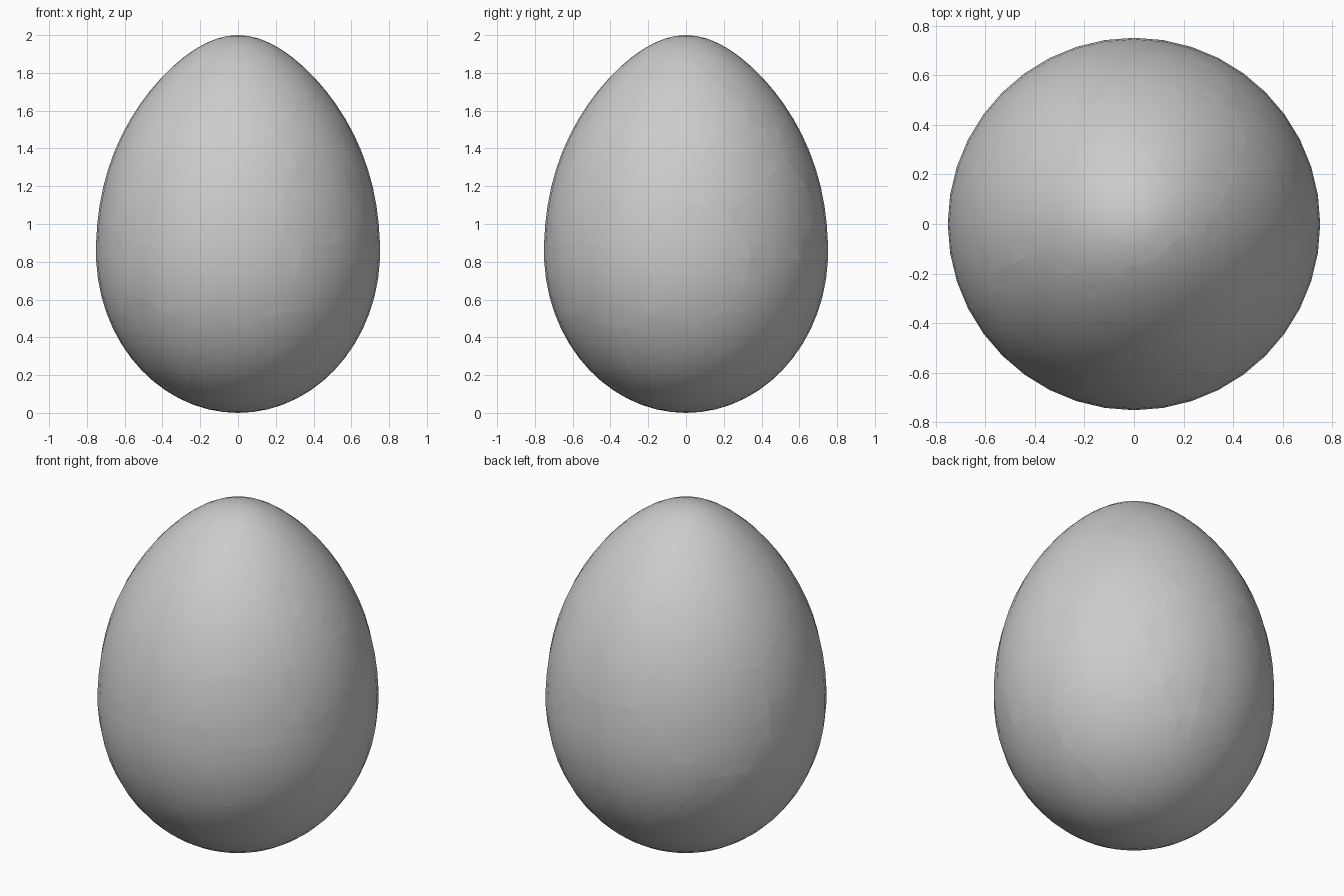
import bpy
import bmesh
from math import sin, cos, radians, sqrt
from mathutils import Vector

if "Cube" in bpy.data.objects:
    bpy.data.objects.remove(bpy.data.objects["Cube"], do_unlink=True)

WIDEST = 0.85      # height of the widest ring
RADIUS = 0.752
HEIGHT = 2.0

grey = bpy.data.materials.new("shell_grey")
grey.use_nodes = True
colour = (0.6, 0.6, 0.6, 1)
grey.diffuse_color = colour
for node in grey.node_tree.nodes:
    if node.type == 'BSDF_PRINCIPLED':
        node.inputs["Base Color"].default_value = colour
        node.inputs["Roughness"].default_value = 0.6


def egg_radius(z):
    """Egg profile: elliptical below, tapering a little more above."""
    if z < WIDEST:
        u, taper = (WIDEST - z) / WIDEST, 0
    else:
        u, taper = (z - WIDEST) / (HEIGHT - WIDEST), 0.18
    return RADIUS * sqrt(max(0, 1 - u * u)) * (1 - taper * u ** 3)


def make_egg():
    bm = bmesh.new()
    bmesh.ops.create_uvsphere(bm, u_segments=40, v_segments=32, radius=1)
    for v in bm.verts:
        z = v.co.z + 1
        ring = Vector((v.co.x, v.co.y, 0))
        if ring.length > 0.001:
            ring = ring.normalized() * egg_radius(z)
        else:
            ring = Vector((0, 0, 0))
        v.co = ring + Vector((0, 0, z))
    return bm


def seed(angle, z):
    """Centre of a piece, just under the surface."""
    a, r = radians(angle), 0.85 * egg_radius(z)
    return Vector((r * cos(a), r * sin(a), WIDEST + 0.85 * (z - WIDEST)))


# Piece centres as (angle around the egg, height)
centres = [
    # front
    (-84, 0.78), (-113, 0.77), (-126, 1.22), (-85, 1.33), (-52, 1.1),
    (-47, 0.7), (-126, 1.67), (-75, 1.78), (-44, 1.48), (-58, 0.3),
    (-100, 0.2), (-135, 0.3),
    # left side
    (4, 0.8), (-16, 1.35), (9, 1.6), (24, 1.38), (43, 1.08), (32, 0.3),
    (-10, 0.2), (47, 0.64),
    # back and right side
    (68, 0.75), (100, 0.7), (135, 1.15), (188, 0.7), (140, 0.3),
    (186, 1.25), (80, 1.45), (165, 1.62), (60, 1.75), (150, 1.93),
]
seeds = [seed(a, z) for a, z in centres]

# Cut one solid piece of the egg around each centre
for i, here in enumerate(seeds):
    bm = make_egg()
    others = sorted((s for s in seeds if s is not here),
                    key=lambda s: (s - here).length)
    for other in others:
        cut = bmesh.ops.bisect_plane(
            bm, geom=bm.verts[:] + bm.edges[:] + bm.faces[:], dist=1e-5,
            plane_co=(here + other) / 2, plane_no=other - here,
            clear_outer=True)
        rim = [e for e in cut["geom_cut"]
               if isinstance(e, bmesh.types.BMEdge) and e.is_boundary]
        if len(rim) > 2:
            bmesh.ops.holes_fill(bm, edges=rim, sides=0)
    if bm.faces:
        bmesh.ops.recalc_face_normals(bm, faces=bm.faces[:])
        mesh = bpy.data.meshes.new("shell_piece_%02d" % (i + 1))
        bm.to_mesh(mesh)
        mesh.materials.append(grey)
        piece = bpy.data.objects.new(mesh.name, mesh)
        bpy.context.collection.objects.link(piece)
        bpy.ops.object.select_all(action='DESELECT')
        piece.select_set(True)
        bpy.context.view_layer.objects.active = piece
        bpy.ops.object.shade_smooth_by_angle(angle=radians(30))
    bm.free()
